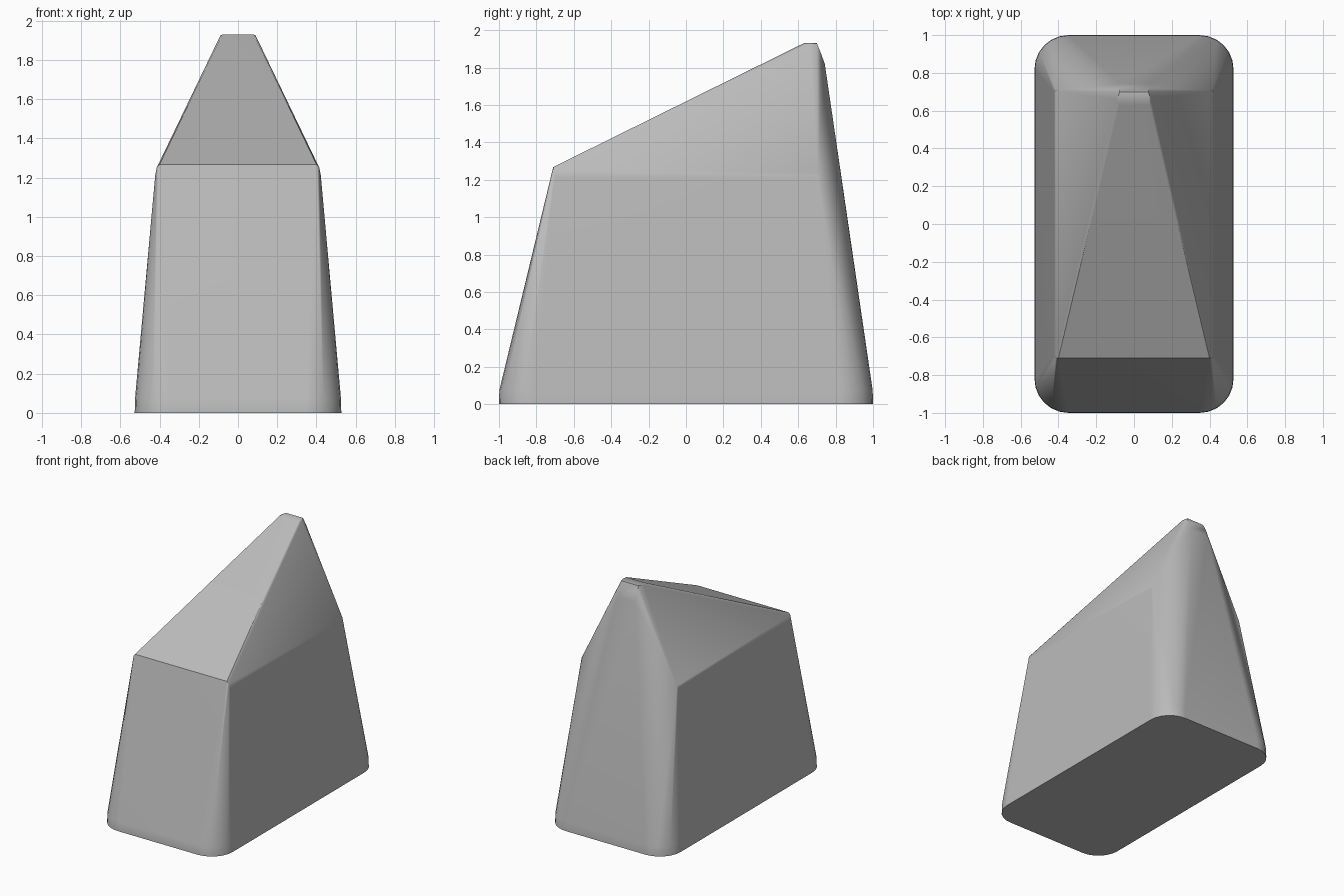
import bpy, bmesh
from math import sin, cos, pi, radians

cube = bpy.data.objects.get("Cube")
if cube:
    bpy.data.objects.remove(cube, do_unlink=True)

grey = bpy.data.materials.new("plain grey")
grey.use_nodes = True
colour = (0.5, 0.5, 0.5, 1)
grey.diffuse_color = colour
grey.node_tree.nodes["Principled BSDF"].inputs["Base Color"].default_value = colour


def rounded_rectangle(half_x, half_y, radius, z, steps=6):
    """Points around a rounded rectangle at one height."""
    points = []
    for quarter, (sx, sy) in enumerate([(1, 1), (-1, 1), (-1, -1), (1, -1)]):
        for i in range(steps + 1):
            a = (quarter + i / steps) * pi / 2
            points.append((sx * (half_x - radius) + radius * cos(a),
                           sy * (half_y - radius) + radius * sin(a), z))
    return points


# Foot: upright rounded band
points = rounded_rectangle(0.527, 1.0, 0.18, 0) + rounded_rectangle(0.525, 0.998, 0.18, 0.075)

# Shoulders and slanted peak, mirrored across x
half = [
    (0.40, -0.71, 1.268), (0.415, -0.706, 1.25), (0.422, -0.70, 1.215),
    (0.422, 0.70, 1.215), (0.415, 0.706, 1.235),
    (0.08, 0.63, 1.93), (0.09, 0.66, 1.925), (0.075, 0.70, 1.93),
    (0.085, 0.72, 1.88), (0.075, 0.742, 1.82),
]
points += [(s * x, y, z) for x, y, z in half for s in (1, -1)]

# Body: taut skin over the foot, shoulders and peak
bm = bmesh.new()
for p in points:
    bm.verts.new(p)
hull = bmesh.ops.convex_hull(bm, input=bm.verts)
loose = {g for g in hull["geom_interior"] + hull["geom_unused"]
         if isinstance(g, bmesh.types.BMVert)}
bmesh.ops.delete(bm, geom=list(loose), context='VERTS')
bmesh.ops.dissolve_limit(bm, angle_limit=radians(1.5), verts=bm.verts, edges=bm.edges)
bmesh.ops.recalc_face_normals(bm, faces=bm.faces)
mesh = bpy.data.meshes.new("slanted_body")
bm.to_mesh(mesh)
bm.free()
mesh.materials.append(grey)
body = bpy.data.objects.new("slanted_body", mesh)
bpy.context.collection.objects.link(body)

# Soft corners, crisp rims
bpy.context.view_layer.objects.active = body
body.select_set(True)
bpy.ops.object.shade_smooth_by_angle(angle=radians(35))
weighted = body.modifiers.new("soft_corners", 'WEIGHTED_NORMAL')
weighted.keep_sharp = True
